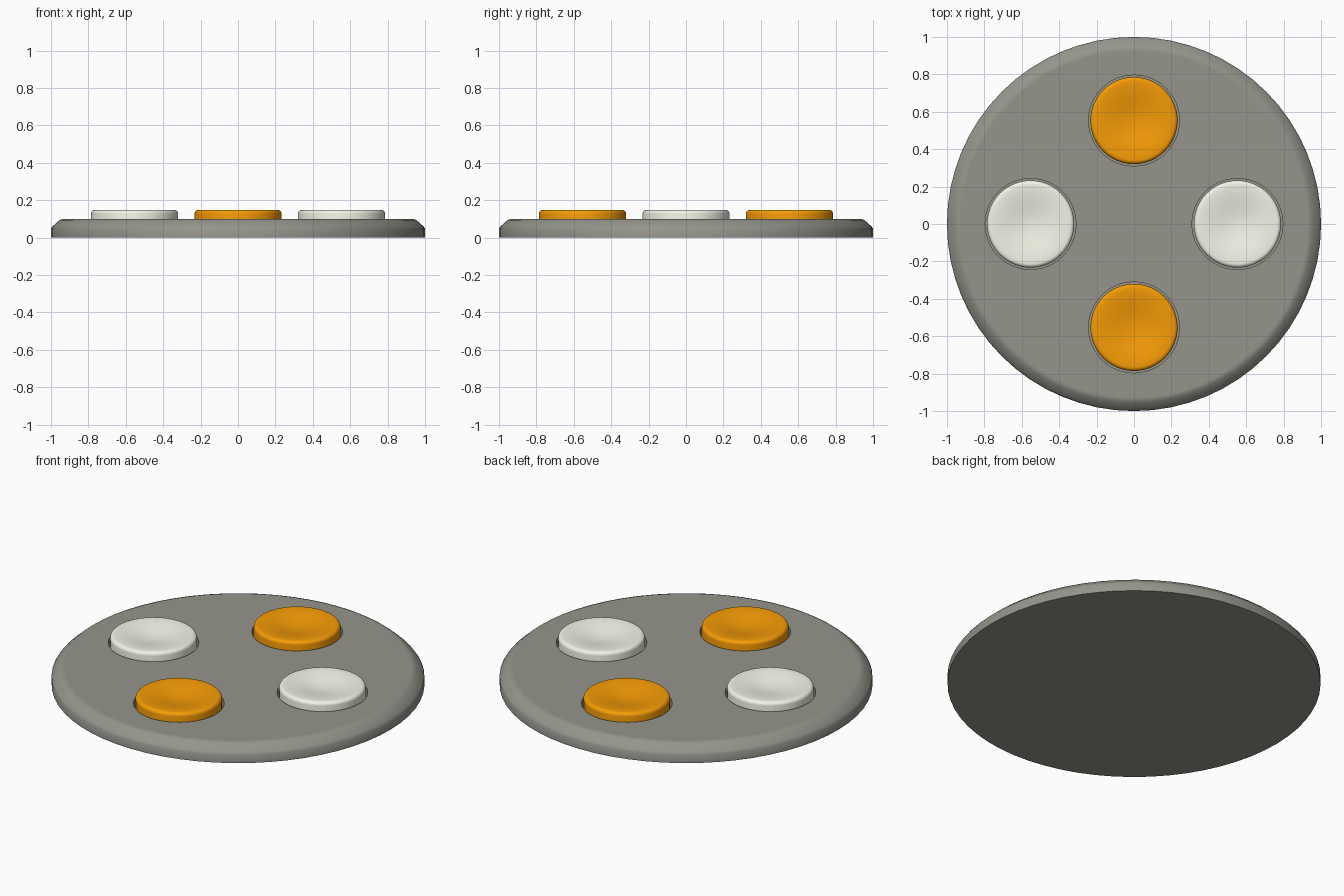
import bpy, bmesh, math

if "Cube" in bpy.data.objects:
    bpy.data.objects.remove(bpy.data.objects["Cube"])


def material(name, color):
    m = bpy.data.materials.new(name)
    m.diffuse_color = color
    m.use_nodes = True
    m.node_tree.nodes["Principled BSDF"].inputs["Base Color"].default_value = m.diffuse_color
    return m


def lathe(name, profile, sides, loc=(0, 0, 0), mat=None):
    """Closed solid of revolution; the profile starts and ends on the z axis."""
    bm = bmesh.new()
    verts = [bm.verts.new((r, 0, z)) for r, z in profile]
    edges = [bm.edges.new(pair) for pair in zip(verts, verts[1:])]
    bmesh.ops.spin(bm, geom=verts + edges, cent=(0, 0, 0), axis=(0, 0, 1),
                   angle=math.tau, steps=sides, use_merge=False)
    bmesh.ops.remove_doubles(bm, verts=bm.verts, dist=1e-5)
    bmesh.ops.recalc_face_normals(bm, faces=bm.faces)
    mesh = bpy.data.meshes.new(name)
    bm.to_mesh(mesh)
    bm.free()
    ob = bpy.data.objects.new(name, mesh)
    bpy.context.collection.objects.link(ob)
    ob.location = loc
    if mat:
        mesh.materials.append(mat)
    return ob


def smooth(ob, angle=35):
    bpy.ops.object.select_all(action='DESELECT')
    ob.select_set(True)
    bpy.context.view_layer.objects.active = ob
    bpy.ops.object.shade_smooth_by_angle(angle=math.radians(angle))


orange = material("orange", (0.92, 0.33, 0.002, 1))
white = material("white", (0.9, 0.9, 0.8, 1))
grey = material("dark_grey", (0.3, 0.3, 0.265, 1))

R = 0.553      # distance of the buttons from the centre
FLOOR = 0.05   # floor of the button wells

# round base plate with a softened upper rim
base = lathe("base_plate", [(0, 0), (1, 0), (1, 0.048), (0.992, 0.06), (0.954, 0.094),
                            (0.937, 0.1), (0.925, 0.1), (0, 0.1)], 64, mat=grey)

# button cap: short wall, rounded lip, smoothly dished top
rim, lip, top, dish = 0.233, 0.02, 0.148, 0.025
cap = [(0, FLOOR), (rim, FLOOR)]
for i in range(6):
    a = math.radians(18 * i)
    cap.append((rim - lip + lip * math.cos(a), top - lip + lip * math.sin(a)))
for i in range(1, 11):
    t = 1 - i / 10
    cap.append(((rim - lip) * t, top - dish * (1 + math.cos(math.pi * t)) / 2))

for i, side in enumerate(("right", "back", "left", "front")):
    a = math.radians(90 * i)
    loc = (R * math.cos(a), R * math.sin(a), 0)
    # well cut into the base
    cutter = lathe(side + "_well_cutter",
                   [(0, FLOOR), (0.243, FLOOR), (0.243, 0.2), (0, 0.2)], 48, loc, grey)
    cutter.hide_render = True
    mod = base.modifiers.new("well", 'BOOLEAN')
    mod.operation, mod.solver, mod.object = 'DIFFERENCE', 'EXACT', cutter
    bpy.context.view_layer.update()
    bpy.context.view_layer.objects.active = base
    bpy.ops.object.modifier_apply(modifier=mod.name)
    bpy.data.objects.remove(cutter)
    # button sitting in the well
    smooth(lathe(side + "_button", cap, 48, loc, orange if i % 2 else white))

# smooth rim, but keep the level faces inside it truly flat
smooth(base)
for p in base.data.polygons:
    if abs(p.normal.z) > 0.999 and p.center.xy.length < 0.922:
        p.use_smooth = False
